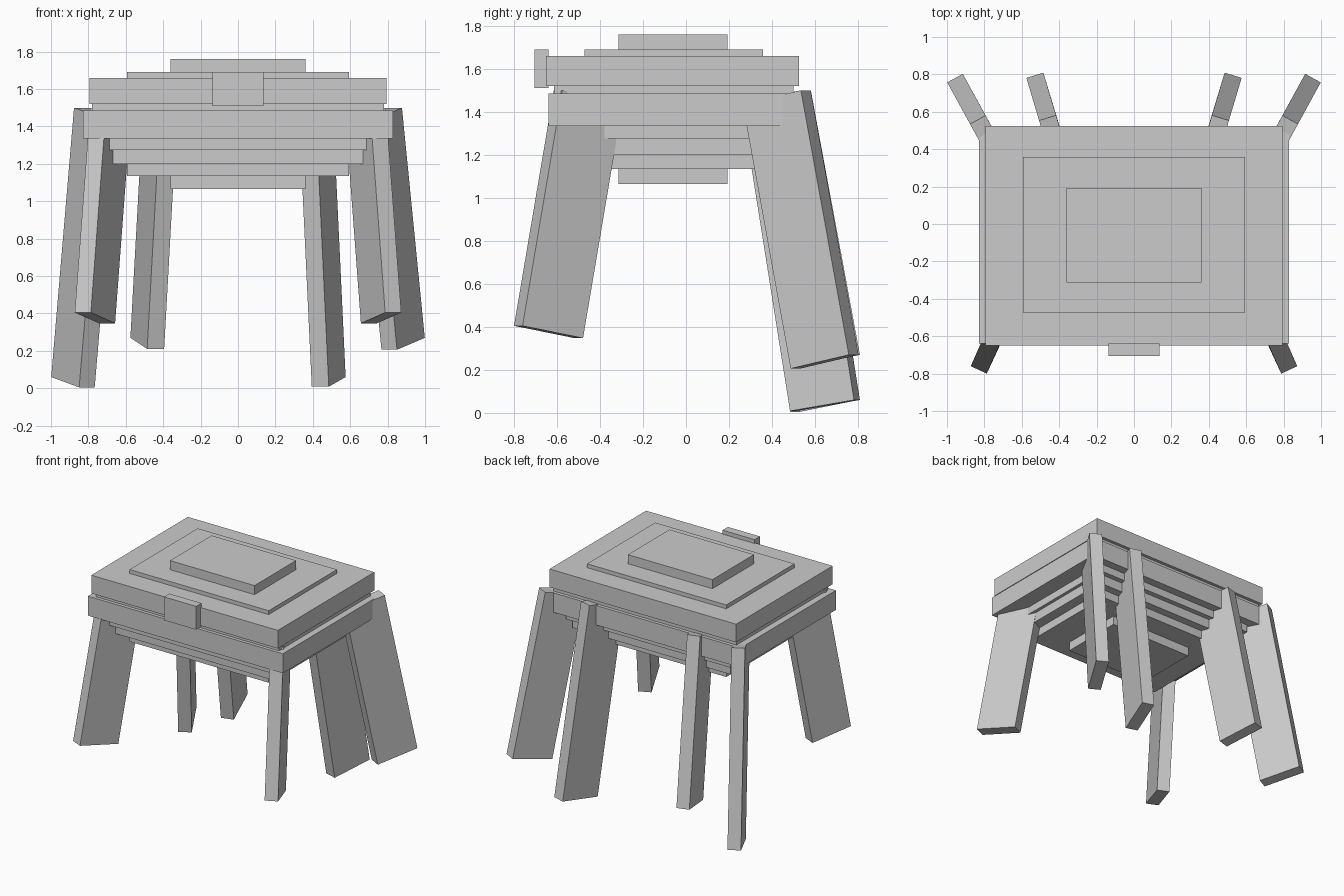
import bpy
import bmesh
import math
from mathutils import Vector

cube = bpy.data.objects.get("Cube")
if cube:
    bpy.data.objects.remove(cube, do_unlink=True)

grey = bpy.data.materials.new("plain_grey")
grey.use_nodes = True
GREY = (0.6, 0.6, 0.6, 1)
grey.diffuse_color = GREY
grey.node_tree.nodes["Principled BSDF"].inputs["Base Color"].default_value = GREY


def box_object(name, corner, edges):
    """Box spanned by three edge vectors from one corner."""
    bm = bmesh.new()
    bmesh.ops.create_cube(bm, size=1)
    for v in bm.verts:
        v.co = corner + sum(((c + 0.5) * e for c, e in zip(v.co, edges)), Vector())
    bmesh.ops.recalc_face_normals(bm, faces=bm.faces)
    mesh = bpy.data.meshes.new(name)
    bm.to_mesh(mesh)
    bm.free()
    mesh.materials.append(grey)
    obj = bpy.data.objects.new(name, mesh)
    bpy.context.collection.objects.link(obj)


def slab(name, half_x, y0, y1, z0, z1):
    edges = Vector((2 * half_x, 0, 0)), Vector((0, y1 - y0, 0)), Vector((0, 0, z1 - z0))
    box_object(name, Vector((-half_x, y0, z0)), edges)


def leg(name, foot, top, heading, width=0.315, thick=0.095):
    """Plank whose outer face runs from foot to top, facing along heading."""
    foot, top = Vector(foot), Vector(top)
    axis = top - foot
    side = Vector((heading[0], heading[1], 0)).normalized().cross(Vector((0, 0, 1)))
    outward = side.cross(axis).normalized()
    if outward.x * heading[0] + outward.y * heading[1] < 0:
        outward.negate()
    box_object(name, foot - side * thick / 2, (side * thick, -outward * width, axis))


# Chest body: nested slabs that step in above and below
slab("lid", 0.795, -0.65, 0.525, 1.52, 1.66)
slab("lid_neck", 0.78, -0.615, 0.50, 1.47, 1.53)
slab("rim", 0.83, -0.64, 0.525, 1.335, 1.485)
slab("upper_tier", 0.70, -0.58, 0.46, 1.275, 1.40)
slab("middle_tier", 0.675, -0.535, 0.42, 1.20, 1.40)
slab("wide_core", 0.593, -0.473, 0.357, 1.135, 1.69)
slab("narrow_core", 0.36, -0.313, 0.193, 1.065, 1.76)
slab("latch", 0.137, -0.705, -0.64, 1.51, 1.69)

# Splayed plank legs; the rear pairs have alternating lengths
LONG, SHORT, TOP = 0.06, 0.27, 1.5
for side, s in (("left", 1), ("right", -1)):
    outer_z, inner_z = (SHORT, LONG) if s > 0 else (LONG, SHORT)
    leg("front_leg_" + side, (s * 0.83, -0.78, 0.405), (s * 0.748, -0.595, TOP),
        (s * 0.42, -0.91))
    leg("rear_outer_leg_" + side, (s * 0.957, 0.78, outer_z), (s * 0.835, 0.557, TOP),
        (s * 0.48, 0.875))
    leg("rear_inner_leg_" + side, (s * 0.53, 0.795, inner_z), (s * 0.462, 0.567, TOP),
        (s * 0.29, 0.957))
